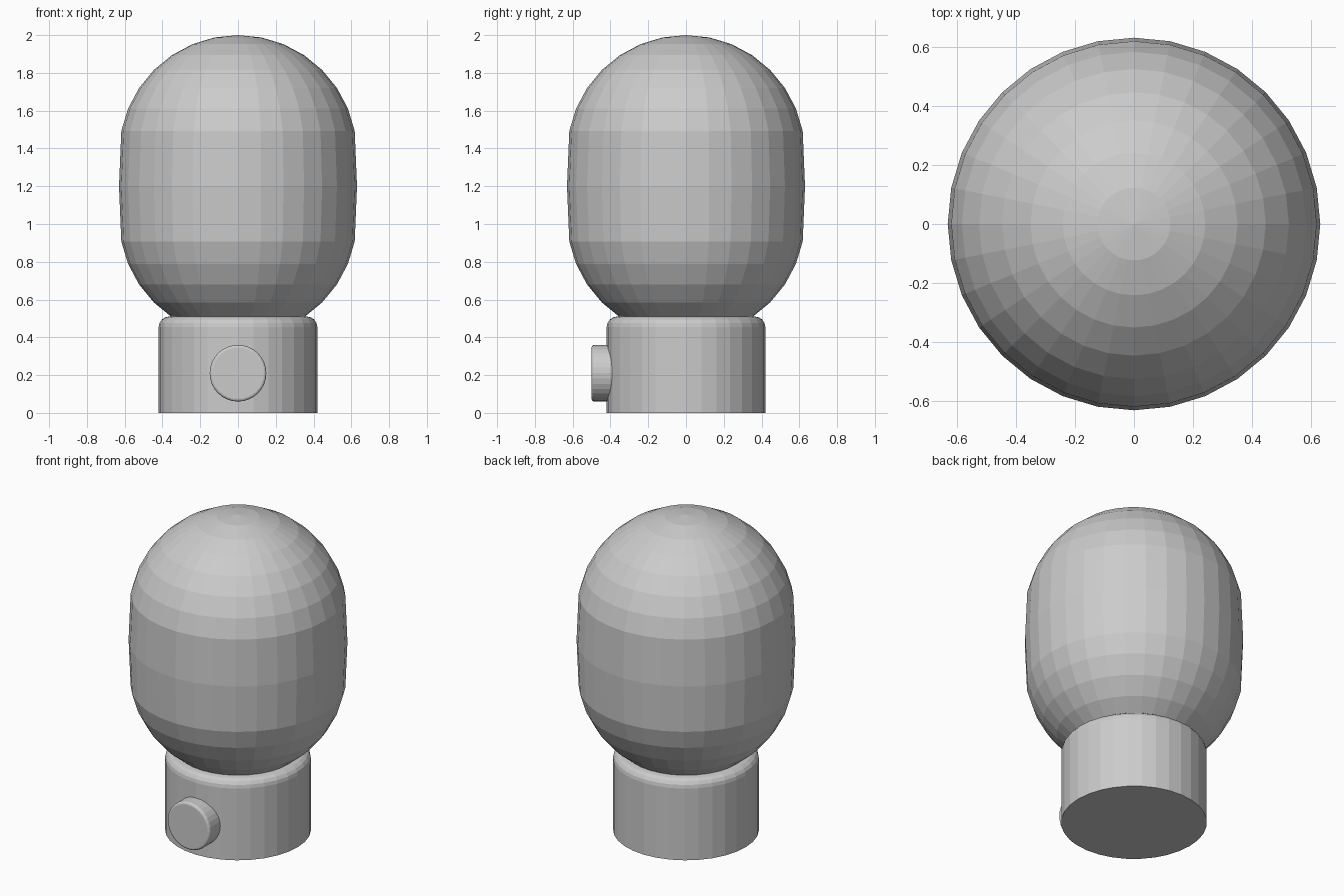
import bpy, bmesh, math
from mathutils import Matrix

if "Cube" in bpy.data.objects:
    bpy.data.objects.remove(bpy.data.objects["Cube"])


def make_object(name, bm):
    bmesh.ops.recalc_face_normals(bm, faces=bm.faces[:])
    mesh = bpy.data.meshes.new(name)
    bm.to_mesh(mesh)
    bm.free()
    obj = bpy.data.objects.new(name, mesh)
    bpy.context.collection.objects.link(obj)
    return obj


def rounded_cylinder(name, radius, depth, bevel, matrix):
    """Cylinder from local z = 0 to depth with only its top rim rounded."""
    bm = bmesh.new()
    bmesh.ops.create_cone(bm, cap_ends=True, segments=32, radius1=radius,
                          radius2=radius, depth=depth,
                          matrix=Matrix.Translation((0, 0, depth / 2)))
    rim = [e for e in bm.edges if all(v.co.z > depth * 0.9 for v in e.verts)]
    bmesh.ops.bevel(bm, geom=rim, offset=bevel, segments=4, profile=0.5,
                    affect='EDGES')
    bm.transform(matrix)
    return make_object(name, bm)


# Glass globe: a sphere whose halves are pulled apart around the equator
bm = bmesh.new()
bmesh.ops.create_uvsphere(bm, u_segments=32, v_segments=16, radius=0.63)
for v in bm.verts:
    if abs(v.co.z) > 0.01:
        v.co.z += math.copysign(0.17, v.co.z)
bm.transform(Matrix.Translation((0, 0, 1.2)))
make_object("globe_shade", bm)

# Base with a rounded upper rim
rounded_cylinder("base", 0.42, 0.51, 0.055, Matrix.Identity(4))

# Dial on the front of the base
rounded_cylinder("dial", 0.15, 0.14, 0.015,
                 Matrix.Translation((0, -0.36, 0.21)) @ Matrix.Rotation(math.pi / 2, 4, 'X'))
